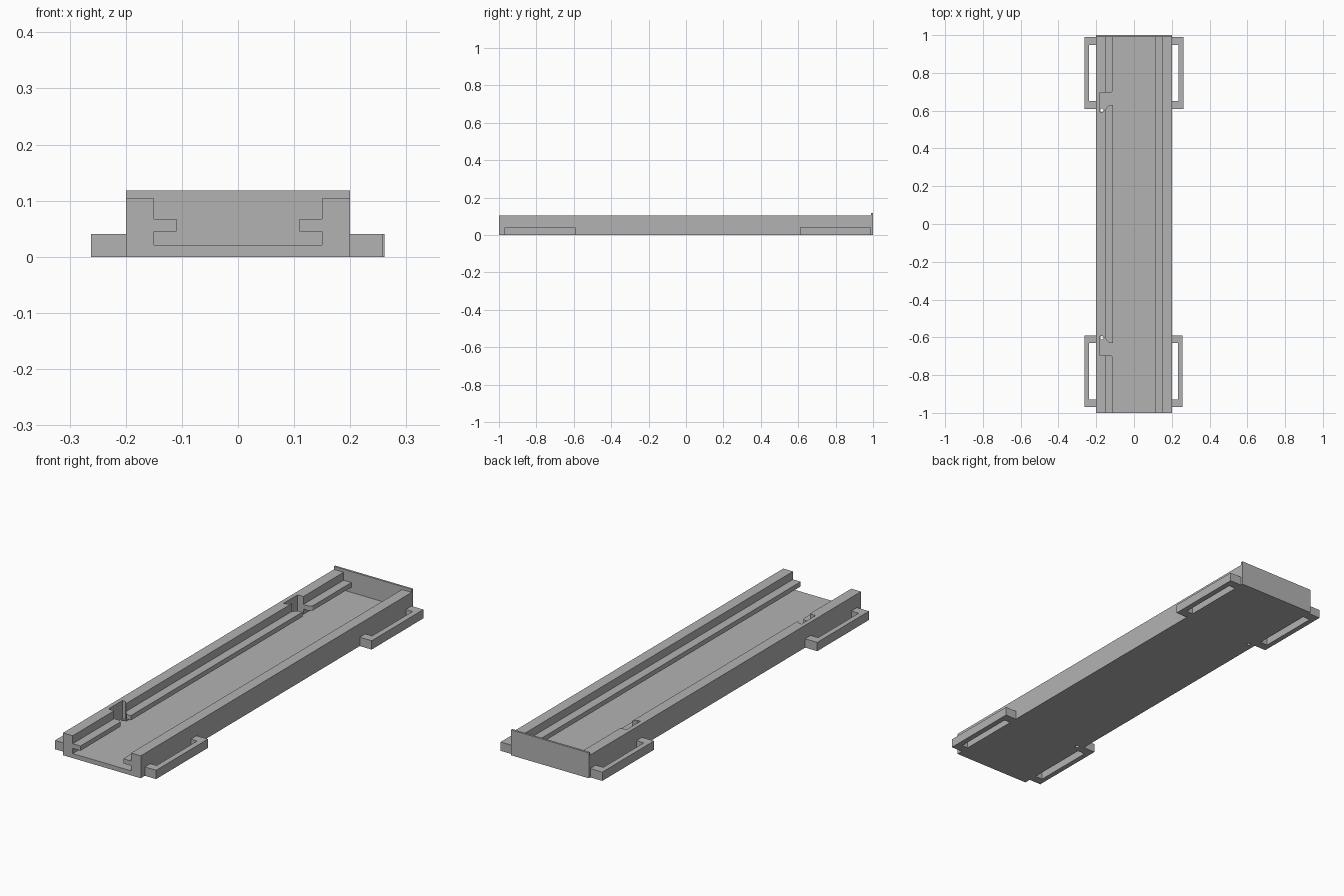
import bpy, bmesh, math
from mathutils import Vector

cube = bpy.data.objects.get("Cube")
if cube:
    bpy.data.objects.remove(cube, do_unlink=True)

grey = bpy.data.materials.new("plain grey")
grey.use_nodes = True
colour = (0.45, 0.45, 0.45, 1)
grey.diffuse_color = colour
grey.node_tree.nodes["Principled BSDF"].inputs["Base Color"].default_value = colour


def prism(name, points, direction):
    """Extrude a closed outline of 3D points along a direction."""
    bm = bmesh.new()
    face = bm.faces.new([bm.verts.new(p) for p in points])
    grown = bmesh.ops.extrude_face_region(bm, geom=[face])["geom"]
    verts = [g for g in grown if isinstance(g, bmesh.types.BMVert)]
    bmesh.ops.translate(bm, verts=verts, vec=Vector(direction))
    bmesh.ops.recalc_face_normals(bm, faces=bm.faces)
    mesh = bpy.data.meshes.new(name)
    bm.to_mesh(mesh)
    bm.free()
    mesh.materials.append(grey)
    obj = bpy.data.objects.new(name, mesh)
    bpy.context.collection.objects.link(obj)
    return obj


def cut(target, cutter):
    """Subtract the cutter from the target and discard it."""
    mod = target.modifiers.new("cut", "BOOLEAN")
    mod.operation = "DIFFERENCE"
    mod.solver = "EXACT"
    mod.object = cutter
    bpy.context.view_layer.objects.active = target
    bpy.ops.object.modifier_apply(modifier=mod.name)
    bpy.data.objects.remove(cutter, do_unlink=True)


# Channel rail with inward lips on both walls
FLOOR = 0.021
half = [(0.2, 0), (0.2, 0.104), (0.15, 0.104), (0.15, 0.067),
        (0.11, 0.067), (0.11, 0.045), (0.15, 0.045), (0.15, FLOOR)]
section = half + [(-x, z) for x, z in reversed(half)]
rail = prism("channel_rail", [(x, -1, z) for x, z in section], (0, 1.99, 0))

# Latch notches and pin holes in one wall, mirrored front to back
for side in (-1, 1):
    fillet = [(-0.13 + 0.022 * math.sin(a), 0.717 - 0.022 * math.cos(a))
              for a in (math.radians(18 * i) for i in range(6))]
    outline = [(-0.1, 0.63), (-0.132, 0.63), (-0.165, 0.592), (-0.18, 0.592),
               (-0.18, 0.695)] + fillet + [(-0.1, 0.717)]
    notch = prism("notch_cutter", [(x, side * y, FLOOR) for x, y in outline], (0, 0, 0.2))
    cut(rail, notch)
    ring = [math.tau * i / 16 for i in range(16)]
    hole = prism("hole_cutter",
                 [(-0.17 + 0.009 * math.cos(a), side * (0.602 + 0.009 * math.sin(a)), -0.1)
                  for a in ring], (0, 0, 0.2))
    cut(rail, hole)

# Closing plate at the back end
prism("end_plate", [(-0.2, 0.99, 0), (0.2, 0.99, 0), (0.2, 0.99, 0.118), (-0.2, 0.99, 0.118)],
      (0, 0.01, 0))


# Strap loops along both sides
def strap_loop(name, sign, reach, bar, y0, y1):
    leg = 0.041
    outline = [(0.2, y0), (reach, y0), (reach, y1), (0.2, y1), (0.2, y1 - leg),
               (reach - bar, y1 - leg), (reach - bar, y0 + leg), (0.2, y0 + leg)]
    prism(name, [(sign * x, y, 0) for x, y in outline], (0, 0, 0.041))


for end, y0, y1, left_reach in (("front", -0.97, -0.59, 0.258), ("back", 0.609, 0.989, 0.261)):
    strap_loop(end + "_right_strap_loop", -1, 0.262, 0.024, y0, y1)
    strap_loop(end + "_left_strap_loop", 1, left_reach, 0.026, y0, y1)
